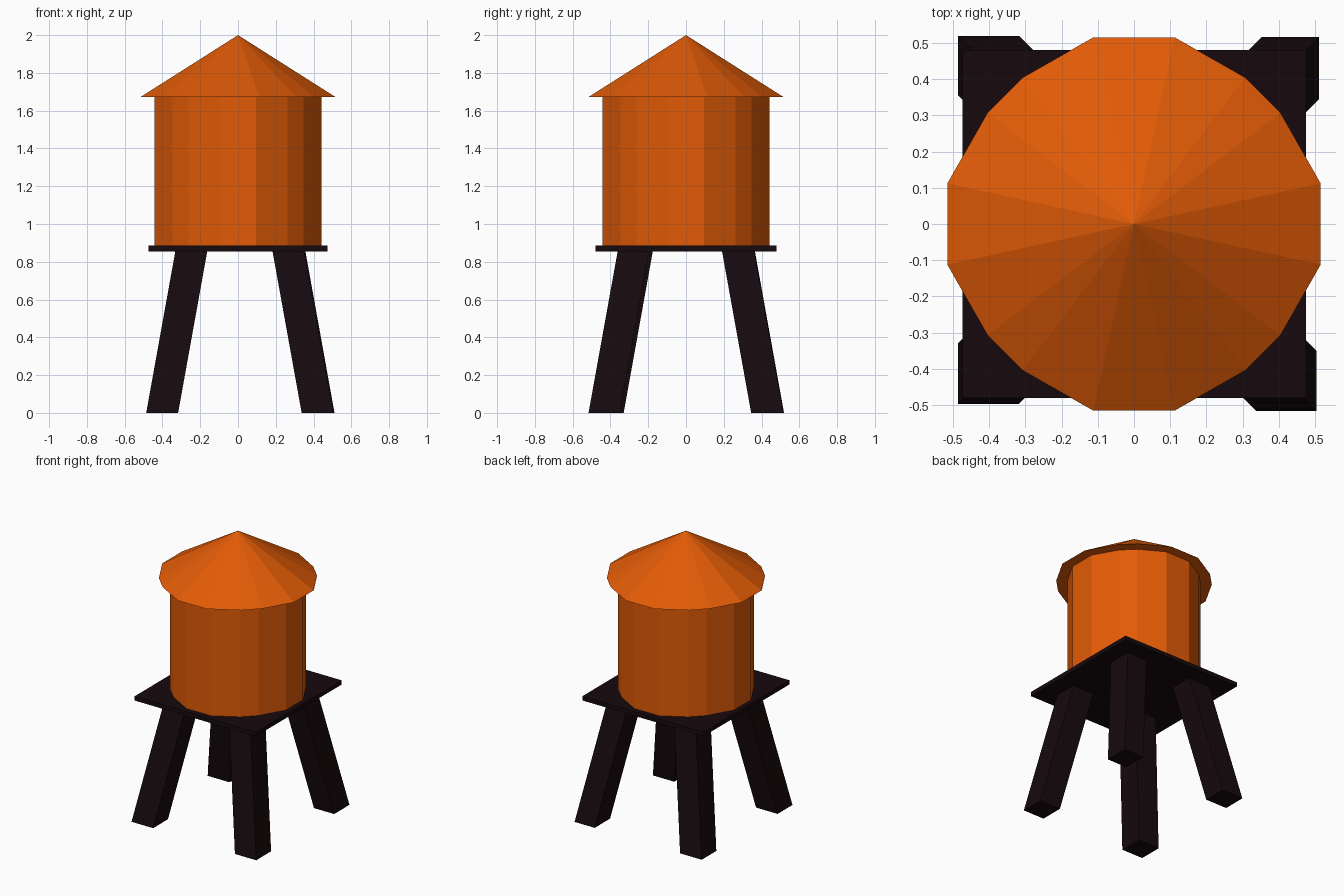
import bpy
import bmesh
from mathutils import Vector

if "Cube" in bpy.data.objects:
    bpy.data.objects.remove(bpy.data.objects["Cube"])


def material(name, color):
    m = bpy.data.materials.new(name)
    m.diffuse_color = (*color, 1)
    m.use_nodes = True
    m.node_tree.nodes["Principled BSDF"].inputs["Base Color"].default_value = m.diffuse_color
    return m


orange = material("orange_paint", (0.76, 0.105, 0.002))
dark = material("dark_timber", (0.008, 0.003, 0.004))


def loft(name, mat, bottom, top):
    """Closed solid from a bottom ring to a top ring (or to a single apex)."""
    bm = bmesh.new()
    lower = [bm.verts.new(p) for p in bottom]
    upper = [bm.verts.new(p) for p in top]
    n = len(lower)
    bm.faces.new(lower[::-1])
    if len(upper) > 1:
        bm.faces.new(upper)
    for i in range(n):
        j = (i + 1) % n
        if len(upper) > 1:
            bm.faces.new((lower[i], lower[j], upper[j], upper[i]))
        else:
            bm.faces.new((lower[i], lower[j], upper[0]))
    bmesh.ops.recalc_face_normals(bm, faces=bm.faces)
    mesh = bpy.data.meshes.new(name)
    bm.to_mesh(mesh)
    bm.free()
    mesh.materials.append(mat)
    ob = bpy.data.objects.new(name, mesh)
    bpy.context.collection.objects.link(ob)
    return ob


def tank_ring(scale, z):
    """Uneven sixteen-sided outline: one quadrant turned four times."""
    quadrant = [(0.515, 0.112), (0.404, 0.307), (0.307, 0.404), (0.112, 0.515)]
    ring = []
    for _ in range(4):
        ring += [Vector((x * scale, y * scale, z)) for x, y in quadrant]
        quadrant = [(-y, x) for x, y in quadrant]
    return ring


def rect(x0, x1, y0, y1, z):
    return [Vector(p) for p in ((x0, y0, z), (x1, y0, z), (x1, y1, z), (x0, y1, z))]


# Conical roof and tank
loft("roof", orange, tank_ring(1.0, 1.673), [Vector((0, 0, 2.0))])
loft("tank", orange, tank_ring(0.857, 0.885), tank_ring(0.857, 1.673))

# Platform
loft("platform", dark, rect(-0.473, 0.475, -0.48, 0.48, 0.855),
     rect(-0.473, 0.475, -0.48, 0.48, 0.885))

# Four splayed legs, each leaning in towards the middle
LEAN = 0.155
feet = {
    "front_left_leg": (-0.486, -0.317, -0.496, -0.33),
    "front_right_leg": (0.337, 0.504, -0.516, -0.35),
    "back_left_leg": (-0.486, -0.317, 0.355, 0.519),
    "back_right_leg": (0.353, 0.511, 0.345, 0.516),
}
for name, (x0, x1, y0, y1) in feet.items():
    dx = -LEAN if x0 > 0 else LEAN
    dy = -LEAN if y0 > 0 else LEAN
    loft(name, dark, rect(x0, x1, y0, y1, 0),
         rect(x0 + dx, x1 + dx, y0 + dy, y1 + dy, 0.86))
